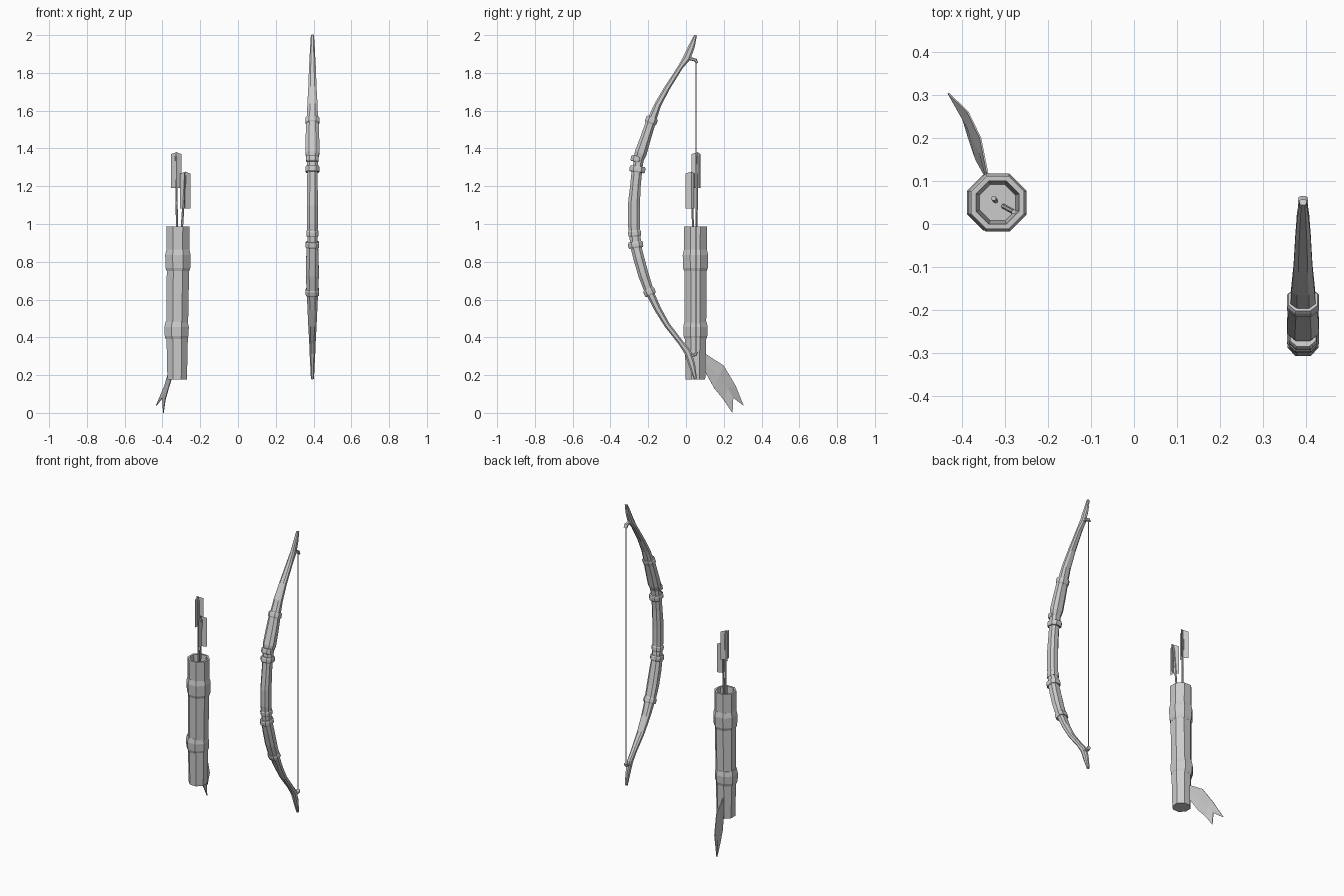
import bpy, bmesh, math
from mathutils import Vector

BX = 0.394  # bow plane


def make(name, verts, faces):
    me = bpy.data.meshes.new(name)
    me.from_pydata(verts, [], faces)
    bm = bmesh.new()
    bm.from_mesh(me)
    bmesh.ops.recalc_face_normals(bm, faces=bm.faces)
    bm.to_mesh(me)
    bm.free()
    ob = bpy.data.objects.new(name, me)
    bpy.context.collection.objects.link(ob)
    return ob


def loft(name, rings, closed=True):
    """Skin a list of equal-sized vertex rings, capping both ends."""
    n = len(rings[0])
    verts = [v for r in rings for v in r]
    faces = [(i * n + j, i * n + (j + 1) % n, (i + 1) * n + (j + 1) % n, (i + 1) * n + j)
             for i in range(len(rings) - 1) for j in range(n)]
    faces.append(tuple(range(n)))
    if closed:
        faces.append(tuple(range(len(verts) - n, len(verts))))
    return make(name, verts, faces)


def bow_part(name, stations):
    """Octagonal loft in the bow plane; stations are (y, z, half width, half thickness)."""
    pts = [Vector((BX, s[0], s[1])) for s in stations]
    rings = []
    for i, (y, z, w, t) in enumerate(stations):
        d = (pts[min(i + 1, len(pts) - 1)] - pts[max(i - 1, 0)]).normalized()
        nrm = Vector((0, -d.z, d.y))
        k = 0.5
        sec = [(1, k), (k, 1), (-k, 1), (-1, k), (-1, -k), (-k, -1), (k, -1), (1, -k)]
        rings.append([pts[i] + Vector((a * w, 0, 0)) + nrm * (b * t) for a, b in sec])
    return loft(name, rings)


def tube(name, p0, p1, r, n=6):
    p0, p1 = Vector(p0), Vector(p1)
    q = (p1 - p0).to_track_quat('Z', 'Y')
    circ = [q @ Vector((r * math.cos(6.28319 * i / n), r * math.sin(6.28319 * i / n), 0)) for i in range(n)]
    return loft(name, [[p + c for c in circ] for p in (p0, p1)])


# bow: limbs, wrapped shoulders and grip
bow_part("upper_limb", [(0.051, 2.0, 0.008, 0.007), (0.03, 1.94, 0.012, 0.017), (0.005, 1.88, 0.015, 0.02),
                        (-0.03, 1.83, 0.018, 0.013), (-0.10, 1.72, 0.022, 0.015), (-0.15, 1.63, 0.027, 0.018),
                        (-0.185, 1.54, 0.03, 0.024)])
bow_part("upper_shoulder", [(-0.183, 1.55, 0.032, 0.026), (-0.212, 1.46, 0.036, 0.028),
                            (-0.24, 1.375, 0.037, 0.032), (-0.25, 1.34, 0.03, 0.026),
                            (-0.258, 1.29, 0.03, 0.026)])
bow_part("grip", [(-0.258, 1.30, 0.027, 0.028), (-0.268, 1.2, 0.028, 0.028), (-0.276, 1.1, 0.029, 0.032),
                  (-0.276, 1.0, 0.029, 0.032), (-0.27, 0.93, 0.027, 0.029), (-0.263, 0.87, 0.028, 0.03)])
bow_part("lower_shoulder", [(-0.265, 0.88, 0.03, 0.029), (-0.25, 0.82, 0.033, 0.029),
                            (-0.225, 0.73, 0.034, 0.028), (-0.19, 0.63, 0.031, 0.024)])
bow_part("lower_limb", [(-0.193, 0.64, 0.03, 0.022), (-0.15, 0.55, 0.026, 0.018), (-0.10, 0.465, 0.022, 0.015),
                        (-0.03, 0.375, 0.017, 0.014), (0.01, 0.32, 0.015, 0.018), (0.03, 0.26, 0.012, 0.018),
                        (0.05, 0.18, 0.008, 0.008)])

# lashing collars: centre, axis direction, half width, half thickness
for i, (y, z, dy, dz, w, t) in enumerate([
        (-0.183, 1.548, 0.42, 1, 0.037, 0.032), (-0.257, 1.29, 0.15, 1, 0.037, 0.042),
        (-0.262, 1.345, 0.2, 1, 0.033, 0.030), (-0.267, 0.89, -0.15, 1, 0.036, 0.040),
        (-0.272, 0.95, -0.1, 1, 0.032, 0.034), (-0.193, 0.64, -0.45, 1, 0.036, 0.031)]):
    h = 0.016
    bow_part("lashing_collar_%d" % i, [(y + dy * k * h, z + dz * k * h, w * s, t * s)
                                       for k, s in ((-1, 0.9), (-0.6, 1), (0.6, 1), (1, 0.9))])

# string hooks and string
bow_part("upper_hook", [(0.0, 1.88, 0.011, 0.012), (0.035, 1.872, 0.010, 0.008), (0.05, 1.868, 0.012, 0.009),
                        (0.06, 1.852, 0.010, 0.006)])
bow_part("lower_hook", [(0.01, 0.31, 0.011, 0.012), (0.035, 0.305, 0.010, 0.008), (0.05, 0.309, 0.012, 0.009),
                        (0.058, 0.322, 0.010, 0.006)])
tube("bow_string", (BX, 0.053, 1.865), (BX, 0.053, 0.31), 0.0022)


# quiver: octagonal, open top with funnel interior
def octagon(cx, z, r):
    return [Vector((cx + r * math.cos(math.pi * (i + 0.5) / 4),
                    0.05 + r * math.sin(math.pi * (i + 0.5) / 4), z)) for i in range(8)]


loft("quiver", [octagon(*s) for s in [
    (-0.322, 0.178, 0.056), (-0.322, 0.39, 0.061), (-0.318, 0.75, 0.064), (-0.318, 0.988, 0.067),
    (-0.318, 0.988, 0.054), (-0.318, 0.86, 0.045), (-0.32, 0.55, 0.004)]])
for name, cx, z0, z1, r in (("upper_band", -0.318, 0.75, 0.865, 0.073), ("lower_band", -0.325, 0.39, 0.485, 0.070)):
    loft(name, [octagon(cx, z0, r * 0.88), octagon(cx, z0 + 0.018, r * 0.97),
                octagon(cx, z1 - 0.03, r), octagon(cx, z1, r * 0.9)])

# arrows with crossed vanes
for i, (x, y, z0, z1) in enumerate([(-0.327, 0.06, 1.19, 1.38), (-0.28, 0.028, 1.082, 1.277)]):
    tube("arrow_shaft_%d" % i, (-0.32, 0.05, 0.6), (x, y, z1 - 0.02), 0.006)
    for k in range(3):
        a = 0.45 + k * 2 * math.pi / 3
        dx, dy = math.cos(a) * 0.032, math.sin(a) * 0.032
        make("arrow_vane_%d_%d" % (i, k), [(x, y, z0), (x + dx, y + dy, z0), (x + dx, y + dy, z1 - 0.01),
                                           (x, y, z1)], [(0, 1, 2, 3)])

# hanging forked feather: left edge, spine, right edge
feather = make("hanging_feather", [
    (-0.34, 0.10, 0.22), (-0.342, 0.10, 0.27), (-0.338, 0.10, 0.315),
    (-0.368, 0.15, 0.13), (-0.36, 0.17, 0.19), (-0.358, 0.20, 0.25),
    (-0.385, 0.20, 0.07), (-0.385, 0.22, 0.13), (-0.388, 0.262, 0.145),
    (-0.395, 0.246, 0.0), (-0.40, 0.25, 0.08), (-0.433, 0.305, 0.038)],
    [(0, 1, 4, 3), (1, 2, 5, 4), (3, 4, 7, 6), (4, 5, 8, 7), (6, 7, 10, 9), (7, 8, 11, 10)])
mod = feather.modifiers.new("thickness", 'SOLIDIFY')
mod.thickness = 0.004
mod.offset = 0
